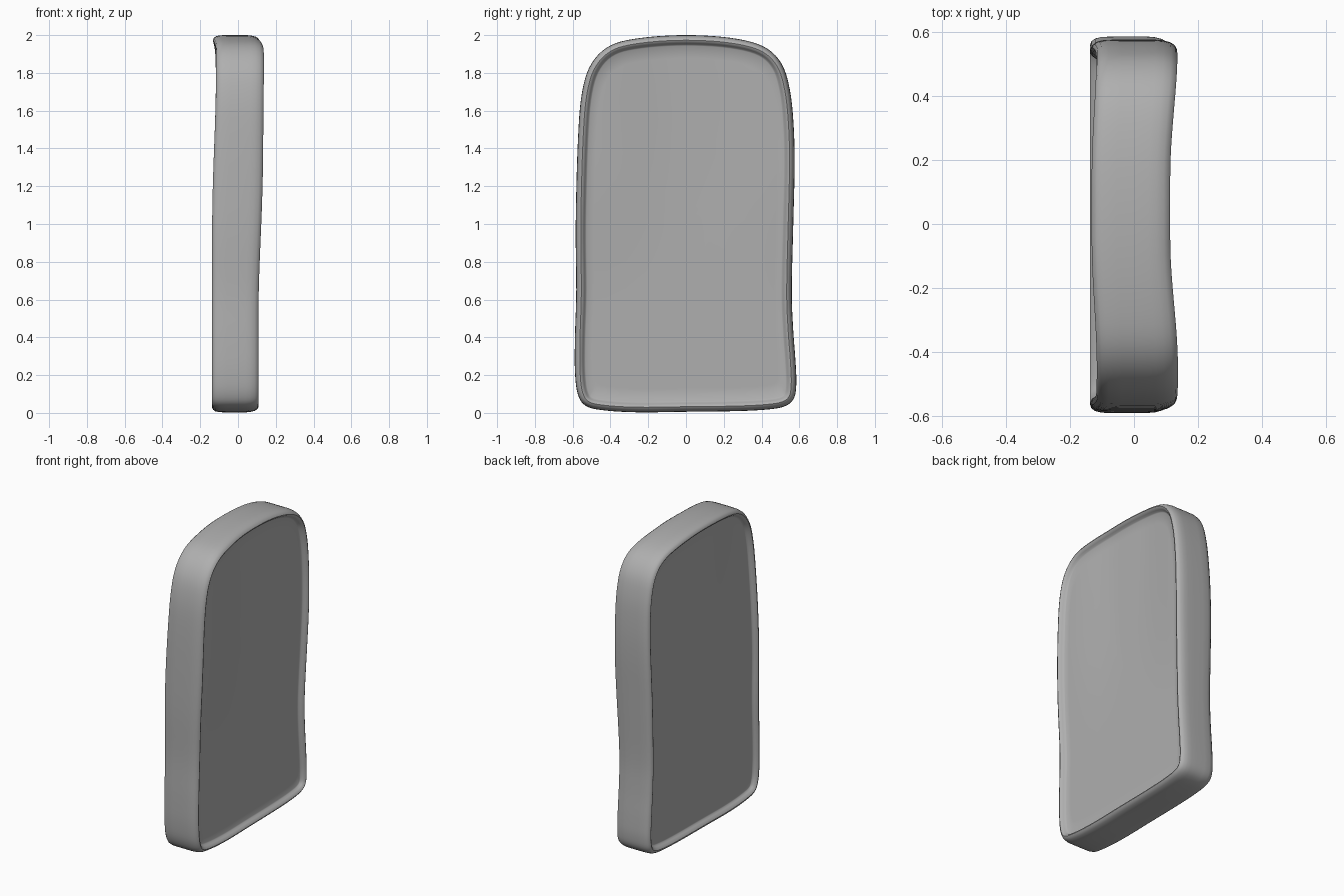
import bpy, bmesh
from mathutils import Vector

cube = bpy.data.objects.get("Cube")
if cube:
    bpy.data.objects.remove(cube)

# Silhouette control points (y, z), counter-clockwise from bottom centre
OUTLINE = [(0, .006), (.25, .009), (.42, .017), (.52, .034), (.57, .075), (.584, .15), (.58, .27), (.567, .45),
           (.56, .65), (.568, 1), (.575, 1.3), (.57, 1.52), (.55, 1.71), (.505, 1.85), (.41, 1.94), (.24, 1.985),
           (0, 2), (-.24, 1.985), (-.4, 1.945), (-.5, 1.85), (-.55, 1.7), (-.572, 1.45), (-.584, 1),
           (-.581, .65), (-.588, .4), (-.588, .22), (-.573, .1), (-.53, .037), (-.43, .013), (-.25, .003)]
# Rim section: (inset from silhouette, depth x), from one panel to the other
SECTION = [(.057, -.108), (.051, -.11), (.044, -.12), (.036, -.131), (.026, -.137), (.015, -.133),
           (.006, -.121), (.001, -.1), (0, -.06), (0, 0), (0, .04), (.002, .065), (.008, .088),
           (.017, .102), (.027, .108), (.036, .104), (.044, .093), (.051, .082), (.057, .078)]
STEPS = 5


def smooth_loop(points):
    pts = [Vector(p) for p in points]
    n, out = len(pts), []
    for i in range(n):
        a, b, c, d = (pts[(i + k) % n] for k in (-1, 0, 1, 2))
        for s in range(STEPS):
            t = s / STEPS
            out.append(b + (c - a) * t / 2 + (2 * a - 5 * b + 4 * c - d) * t * t / 2
                       + (3 * b - a - 3 * c + d) * t ** 3 / 2)
    return out


def ease(v, lo, hi):
    t = min(max((v - lo) / (hi - lo), 0), 1)
    return t * t * (3 - 2 * t)


def warp(x, y, z):
    # the upper corners curl gently towards +x, lower down on the +x side
    across = ease(y, .15, .57) if y > 0 else ease(-y, .05, .45)
    low = .016 * across * ease(z, .95, 1.75)
    high = .024 * across * ease(z, .5, 1.35)
    side = ease(x, -.12, .1)
    return low + (high - low) * side + .005 * ease(z, 1.2, 1.9)


loop = smooth_loop(OUTLINE)
count = len(loop)
normals = []
for i in range(count):
    d = (loop[(i + 1) % count] - loop[i - 1]).normalized()
    normals.append(Vector((-d.y, d.x)))
centre = Vector((0, 1))
bm = bmesh.new()


def ring(inset, x, scale=1):
    verts = []
    for p, n in zip(loop, normals):
        q = centre + (p + n * inset - centre) * scale
        verts.append(bm.verts.new((x + warp(x, q.x, q.y), q.x, q.y)))
    return verts


# Panels are concentric rings closing on a centre vertex; the rim lies between
inner, first = SECTION[0]
_, last = SECTION[-1]
scales = (.2, .4, .6, .8, .93)
rings = [ring(inner, first, s) for s in scales]
rings += [ring(i, x) for i, x in SECTION]
rings += [ring(inner, last, s) for s in reversed(scales)]
for a, b in zip(rings, rings[1:]):
    for i in range(count):
        j = (i + 1) % count
        bm.faces.new((a[i], a[j], b[j], b[i]))
for edge, x in ((rings[0], first), (rings[-1], last)):
    hub = bm.verts.new((x + warp(x, 0, 1), 0, 1))
    for i in range(count):
        bm.faces.new((edge[i], edge[(i + 1) % count], hub))
bmesh.ops.recalc_face_normals(bm, faces=bm.faces)

mesh = bpy.data.meshes.new("rimmed_slab")
bm.to_mesh(mesh)
bm.free()
slab = bpy.data.objects.new("rimmed_slab", mesh)
bpy.context.collection.objects.link(slab)

# Plain grey material
grey = bpy.data.materials.new("plain grey")
grey.use_nodes = True
colour = (.43, .43, .43, 1)
grey.diffuse_color = colour
grey.node_tree.nodes["Principled BSDF"].inputs["Base Color"].default_value = colour
mesh.materials.append(grey)

bpy.context.view_layer.objects.active = slab
slab.select_set(True)
bpy.ops.object.shade_smooth_by_angle(angle=.8)
